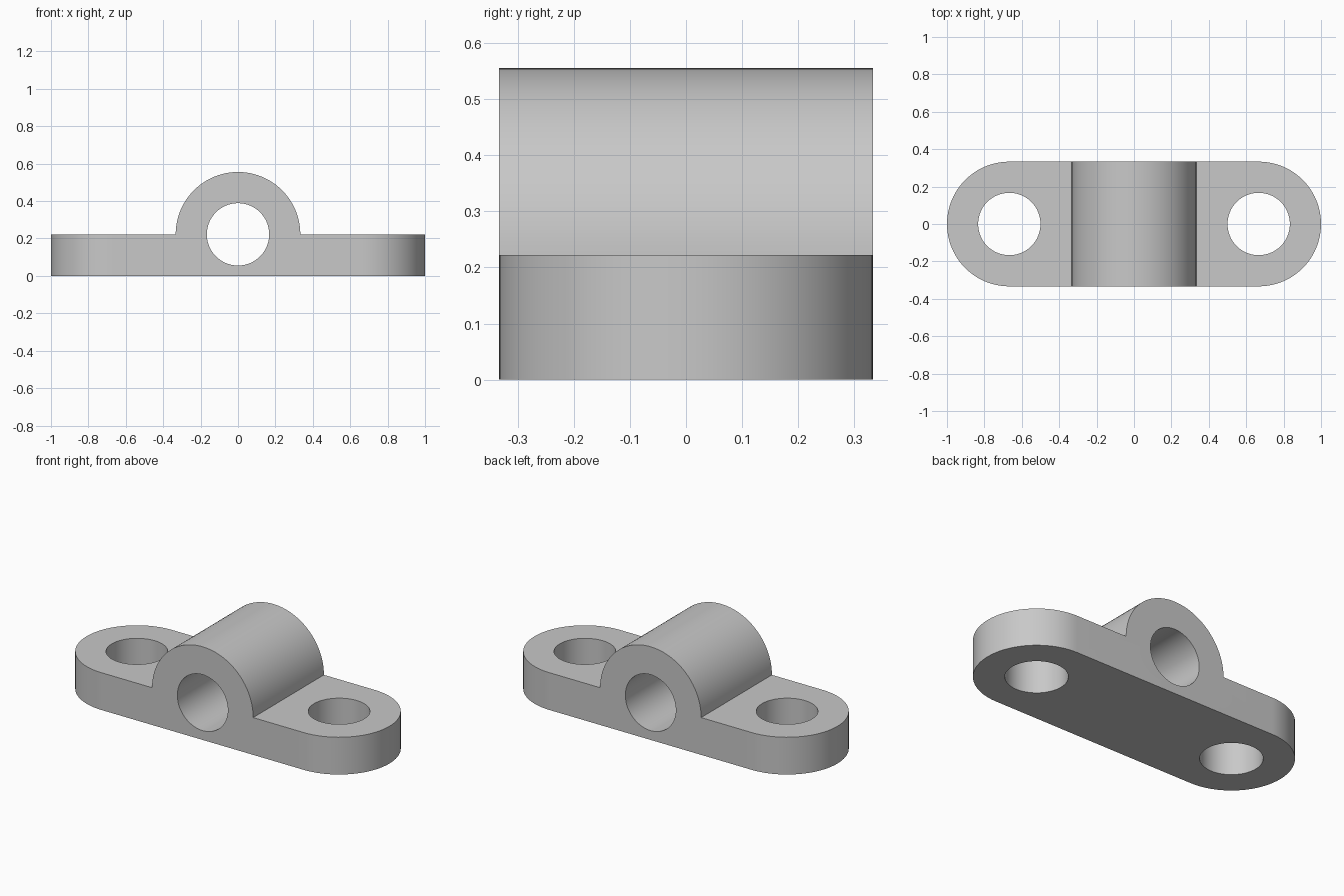
import bpy
import bmesh
from math import sin, cos, pi, radians
from mathutils import Vector

cube = bpy.data.objects.get("Cube")
if cube:
    bpy.data.objects.remove(cube)

R = 1 / 3          # radius of the rounded ends and of the barrel
HOLE = 1 / 6       # radius of the bore and of the bolt holes
THICK = 2 / 9      # base plate thickness
BOLT_X = 2 / 3     # bolt hole distance from the middle
STEPS = 48         # segments in a half circle

grey = bpy.data.materials.new("plain grey")
grey.use_nodes = True
colour = (0.58, 0.58, 0.58, 1)
grey.diffuse_color = colour
grey.node_tree.nodes["Principled BSDF"].inputs["Base Color"].default_value = colour


def arc(cx, cy, radius, start, sweep, steps):
    return [(cx + radius * cos(start + sweep * i / steps),
             cy + radius * sin(start + sweep * i / steps)) for i in range(steps + 1)]


def prism(name, outline, place, direction):
    """Extrude a closed 2D outline, placed in space, along a direction."""
    bm = bmesh.new()
    face = bm.faces.new([bm.verts.new(place(a, b)) for a, b in outline])
    result = bmesh.ops.extrude_face_region(bm, geom=[face])
    moved = [v for v in result["geom"] if isinstance(v, bmesh.types.BMVert)]
    bmesh.ops.translate(bm, verts=moved, vec=Vector(direction))
    bmesh.ops.recalc_face_normals(bm, faces=bm.faces)
    mesh = bpy.data.meshes.new(name)
    bm.to_mesh(mesh)
    bm.free()
    mesh.materials.append(grey)
    obj = bpy.data.objects.new(name, mesh)
    bpy.context.collection.objects.link(obj)
    return obj


def upright(name, outline):
    return prism(name, outline, lambda a, b: (a, b, -0.5), (0, 0, 2))


def lengthwise(name, outline):
    return prism(name, outline, lambda a, b: (a, -1, b), (0, 2, 0))


def combine(body, tool, operation):
    tool.hide_render = True
    mod = body.modifiers.new(tool.name, "BOOLEAN")
    mod.operation = operation
    mod.solver = "EXACT"
    mod.object = tool
    bpy.ops.object.modifier_apply(modifier=mod.name)
    bpy.data.objects.remove(tool)


# Side profile: flat base with a half-round barrel on top
side = [(-1.5, 0), (1.5, 0), (1.5, THICK)]
side += arc(0, THICK, R, 0, pi, STEPS) + [(-1.5, THICK)]
bracket = lengthwise("bearing_bracket", side)
bpy.ops.object.select_all(action="DESELECT")
bracket.select_set(True)
bpy.context.view_layer.objects.active = bracket

# Plan outline: long plate with fully rounded ends
plan = arc(BOLT_X, 0, R, -pi / 2, pi, STEPS) + arc(-BOLT_X, 0, R, pi / 2, pi, STEPS)
combine(bracket, upright("plan_trim", plan), "INTERSECT")

# Shaft bore through the barrel
full = 2 * STEPS
combine(bracket, lengthwise("bore_cutter", arc(0, THICK, HOLE, 0, 2 * pi, full)[:-1]),
        "DIFFERENCE")

# Bolt holes in both ends
for s in (-1, 1):
    combine(bracket, upright("bolt_cutter", arc(s * BOLT_X, 0, HOLE, 0, 2 * pi, full)[:-1]),
            "DIFFERENCE")

bpy.ops.object.shade_smooth_by_angle(angle=radians(30))
